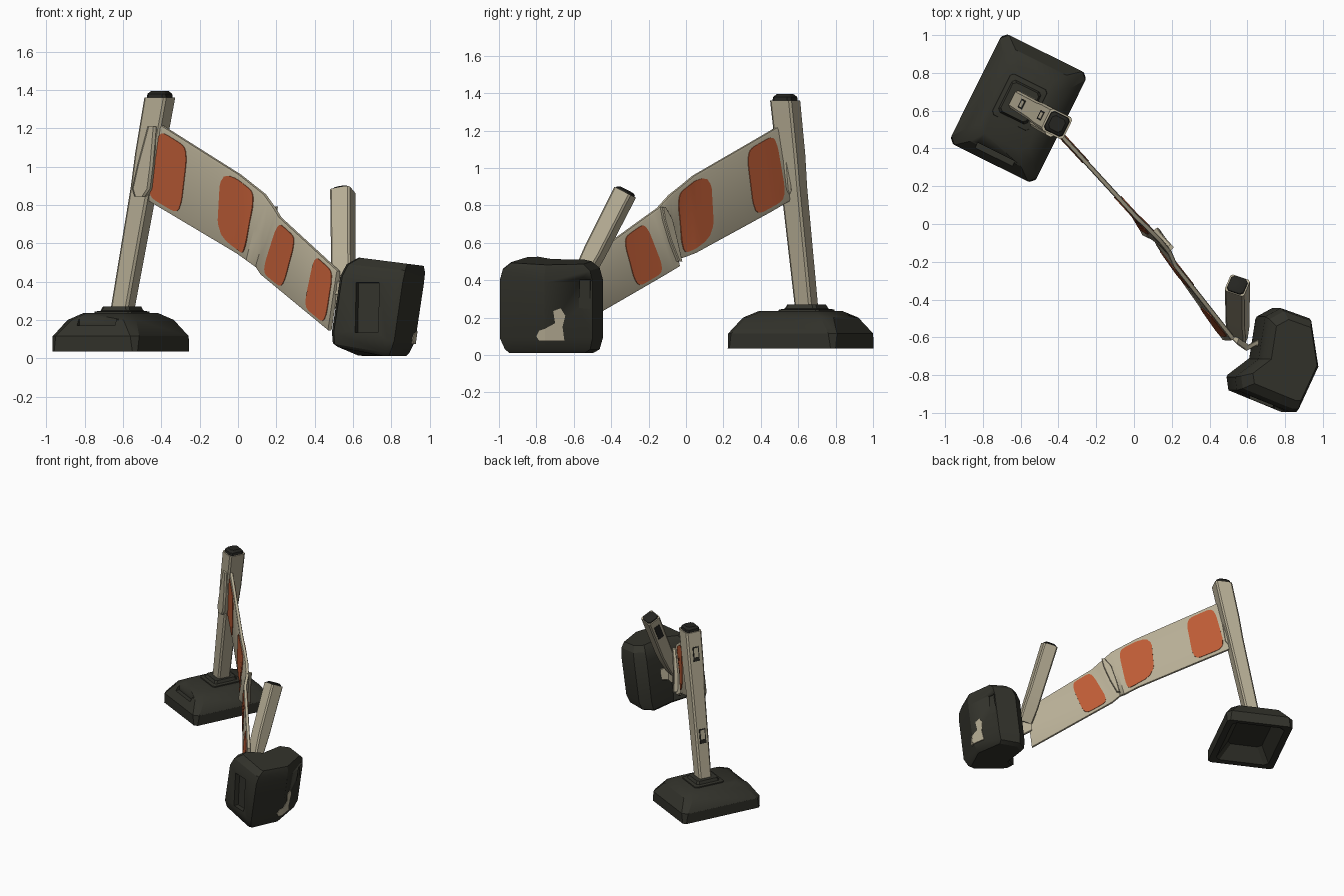
import bpy, bmesh, math
from mathutils import Vector, Matrix

old = bpy.data.objects.get("Cube")
if old:
    bpy.data.objects.remove(old, do_unlink=True)


def material(name, rgb):
    m = bpy.data.materials.new(name)
    m.use_nodes = True
    m.diffuse_color = (*rgb, 1)
    m.node_tree.nodes["Principled BSDF"].inputs["Base Color"].default_value = (*rgb, 1)
    return m


RUBBER = material("dark rubber", (0.032, 0.032, 0.024))
CREAM = material("weathered cream", (0.47, 0.42, 0.30))
ORANGE = material("faded orange", (0.50, 0.105, 0.036))
BLACK = material("cap black", (0.018, 0.018, 0.015))


def finish(name, bm, mat, angle=30):
    bmesh.ops.recalc_face_normals(bm, faces=bm.faces)
    mesh = bpy.data.meshes.new(name)
    bm.to_mesh(mesh)
    bm.free()
    mesh.materials.append(mat)
    ob = bpy.data.objects.new(name, mesh)
    bpy.context.collection.objects.link(ob)
    bpy.ops.object.select_all(action='DESELECT')
    ob.select_set(True)
    bpy.context.view_layer.objects.active = ob
    bpy.ops.object.shade_smooth_by_angle(angle=math.radians(angle))
    return ob


def loft(name, rings, mat):
    """Skin a list of equal closed rings and cap both ends."""
    bm = bmesh.new()
    vs = [[bm.verts.new(p) for p in r] for r in rings]
    n = len(rings[0])
    for a, b in zip(vs, vs[1:]):
        for i in range(n):
            j = (i + 1) % n
            bm.faces.new((a[i], a[j], b[j], b[i]))
    bm.faces.new(vs[0])
    bm.faces.new(vs[-1])
    return finish(name, bm, mat)


def ring(c, a, b, ha, hb, k):
    """Rectangle with chamfered corners, half sizes ha and hb, chamfer k."""
    out = []
    for sa, sb, swap in ((1, 1, 0), (-1, 1, 1), (-1, -1, 0), (1, -1, 1)):
        pts = [(sa * ha, sb * (hb - k)), (sa * (ha - k), sb * hb)]
        out += [Vector(c) + a * u + b * v for u, v in (pts[::-1] if swap else pts)]
    return out


def box(name, c, a, b, size, mat):
    """Box with its first two edges along a and b."""
    w = a.cross(b).normalized()
    m = Matrix((a, b, w)).transposed().to_4x4()
    m = Matrix.Translation(c) @ m @ Matrix.Diagonal((*size, 1))
    bm = bmesh.new()
    bmesh.ops.create_cube(bm, size=1, matrix=m)
    return finish(name, bm, mat)


def cut(ob, c, a, b, size):
    """Sink a box-shaped pocket into an object."""
    tool = box("pocket_cutter", c, a, b, size, RUBBER)
    tool.hide_render = True
    mod = ob.modifiers.new("pocket", 'BOOLEAN')
    mod.operation, mod.solver, mod.object = 'DIFFERENCE', 'EXACT', tool
    bpy.context.view_layer.objects.active = ob
    bpy.ops.object.modifier_apply(modifier=mod.name)
    bpy.data.objects.remove(tool, do_unlink=True)


Z = Vector((0, 0, 1))
LONG = Vector((0.445, 0.895, 0)).normalized()
SHORT = Vector((LONG.y, -LONG.x, 0))

# Standing foot, hollow underneath
profile = [(.14, .20, .13, .03), (.04, .28, .20, .03), (.035, .322, .248, .02),
           (.115, .325, .252, .035), (.20, .27, .20, .05), (.235, .20, .14, .04)]
foot = loft("standing_foot", [ring((-.612, .613, z), LONG, SHORT, h, w, k)
                              for z, h, w, k in profile], RUBBER)
cut(foot, Vector((-.615, .61, .20)) - LONG * .285, LONG, SHORT, (.06, .22, .06))
loft("foot_collar", [ring((-.605, .645, z), LONG, SHORT, h, h * .9, .015)
                     for z, h in ((.2, .125), (.243, .12), (.248, .095), (.27, .085))], RUBBER)

# Standing post with slots and cap
low, high = Vector((-.612, .65, .2)), Vector((-.408, .53, 1.36))
loft("standing_post", [ring(low.lerp(high, t), SHORT, LONG, h, h, .012)
                       for t, h in ((0, .05), (.6, .056), (.75, .062), (1, .064))], CREAM)
loft("standing_post_cap", [ring(high + Z * dz, SHORT, LONG, h, h, .015)
                           for dz, h in ((-.005, .056), (.02, .053), (.035, .038))], BLACK)
lean = (high - low).normalized()
across = lean.cross(SHORT).normalized()
for t in (.33, .86):
    centre = low.lerp(high, t) - SHORT * (.055 if t < .5 else .063)
    box("post_slot", centre, across, lean, (.05, .11, .006), BLACK)
    box("post_slot_infill", centre + lean * .012, across, lean, (.034, .07, .009), CREAM)

# Buckled panel: top x, top z, bottom x, bottom z, bulge at top and bottom
stations = [(-.405, 1.22, -.475, .83, 0, 0), (.01, .958, 0, .547, 0, 0),
            (.125, .855, .07, .51, .02, -.025), (.175, .785, .085, .475, .02, .02),
            (.22, .735, .125, .437, 0, 0), (.525, .455, .505, .145, 0, -.035)]
plan = [(-.48, .565), (-.39, .475), (.03, .017), (.187, -.18), (.53, -.615)]
NORMAL = Vector((.75, .66, 0))
THICK = .026


def plan_y(x):
    for (x0, y0), (x1, y1) in zip(plan, plan[1:]):
        if x <= x1 or x1 == plan[-1][0]:
            return y0 + (y1 - y0) * (x - x0) / (x1 - x0)


def panel_point(u, v, off):
    """u runs along the panel by station, v from bottom to top."""
    i = min(int(u), len(stations) - 2)
    xt, zt, xb, zb, bt, bb = (p + (q - p) * (u - i) for p, q in zip(stations[i], stations[i + 1]))
    top = Vector((xt, plan_y(xt), zt)) + NORMAL * bt
    bottom = Vector((xb, plan_y(xb), zb)) + NORMAL * bb
    return bottom.lerp(top, v) + NORMAL * off


us = [0, .25, .5, .75, 1, 1.5, 2, 2.5, 3, 3.5, 4, 4.25, 4.5, 4.75, 5]
edge = [(0, -.7), (.03, -1), (.5, -1), (.97, -1), (1, -.7),
        (1, .7), (.97, 1), (.5, 1), (.03, 1), (0, .7)]
loft("buckled_panel", [[panel_point(u, v, s * THICK / 2) for v, s in edge] for u in us], CREAM)


def stripe(u0, u1, side):
    """Thin rounded plate that follows the panel."""
    rings = []
    lower, upper = side * (THICK / 2 - .003), side * (THICK / 2 + .004)
    for k in range(15):
        s = -math.cos(math.pi * k / 14)
        h = .44 * (1 - min(abs(s), .993) ** 6) ** .22
        u = u0 + (u1 - u0) * (s + 1) / 2
        rings.append([panel_point(u, .5 + sv * h, o) for sv, o in
                      ((-1, lower), (-1, upper), (0, upper), (1, upper), (1, lower), (0, lower))])
    loft("orange_stripe", rings, ORANGE)


for span in ((.015, .38), (.79, 1.72), (4.02, 4.32), (4.64, 4.95)):
    stripe(*span, -1)
for span in ((.06, .40), (.82, 1.75), (4.03, 4.33)):
    stripe(*span, 1)

# Bracket joining panel and standing post, and the torn lip at the crease
loft("panel_bracket", [ring(low.lerp(high, t) - LONG * .035 + SHORT * .018, SHORT, LONG, h, .045, .012)
                       for t, h in ((.555, .03), (.59, .052), (.70, .045), (.87, .025))], CREAM)
loft("crease_lip", [ring(panel_point(u, v, .014), NORMAL, Vector((.66, -.75, 0)), .02, w, .005)
                    for u, v, w in ((2.8, .98, .012), (2.75, .75, .03), (2.85, .4, .025), (3, .08, .012))], CREAM)

# Snapped post, leaning back
foot2, tip = Vector((.55, -.60, .33)), Vector((.547, -.325, .87))
axis = (tip - foot2).normalized()
side = Vector((.92, -.39, 0)).normalized()
depth = axis.cross(side).normalized()
side = depth.cross(axis).normalized()
loft("snapped_post", [ring(foot2.lerp(tip, t), side, depth, a, b, .01)
                      for t, a, b in ((0, .05, .025), (.2, .055, .042), (.4, .053, .05), (1, .055, .052))], CREAM)
loft("snapped_post_cap", [ring(tip + axis * d, side, depth, h, h, .015)
                          for d, h in ((-.005, .048), (.008, .046), (.016, .035))], BLACK)
box("snapped_post_slot", foot2.lerp(tip, .8) - side * .054, depth, axis, (.05, .13, .006), BLACK)

# Torn strap between snapped post and tipped foot
strap = [(.51, -.58, .33), (.55, -.62, .32), (.60, -.655, .29), (.65, -.63, .27), (.72, -.64, .26)]
loft("torn_strap", [ring(p, Z, Vector((.3, .95, 0)), h, .018, .006)
                    for p, h in zip(strap, (.07, .09, .06, .045, .04))], CREAM)

# Tipped foot lying on its long side
outline = [(.757, -.445), (.91, -.50), (.95, -.757), (.84, -.995), (.805, -.995),
           (.525, -.88), (.515, -.81), (.64, -.715), (.675, -.49)]
mid = Vector((.75, -.72))
rings = []
for z, s, shift in ((.012, .82, 0), (.03, .92, -.005), (.09, 1, 0), (.41, 1, 0), (.47, .94, .01), (.505, .78, .03)):
    ring_pts = []
    for x, y in outline:
        tilt = -.10 * (x - .72) if z > .3 else max(0, .35 * (.65 - x))
        ring_pts.append(Vector((mid.x + (x - mid.x) * s + shift + .14 * (z - .27),
                                mid.y + (y - mid.y) * s - min(shift, 0), z + tilt)))
    rings.append(ring_pts)
tipped = loft("tipped_foot", rings, RUBBER)
face = Vector((.93, -.37, 0)).normalized()
up = Vector((.14, 0, .99)).normalized()
up = (up - face * up.dot(face)).normalized()
cut(tipped, Vector((.675, -.94, .265)), face, up, (.13, .26, .07))
cut(tipped, Vector((.93, -.54, .31)), Vector((.17, -.98, 0)).normalized(), Z, (.06, .18, .03))

# Worn patch wrapping the outer corner of the tipped foot
worn = [(-.755, .075), (-.65, .075), (-.66, .15), (-.645, .21), (-.67, .25), (-.71, .235), (-.70, .17), (-.755, .14)]
loft("worn_patch", [[Vector((.91 - (y + .50) * .156 + .14 * (z - .27) + d, y, z)) for y, z in worn]
                    for d in (-.004, .004)], CREAM)
corner = [(-.755, .075), (-.785, .075), (-.80, .10), (-.785, .13), (-.755, .14)]
loft("worn_patch_corner", [[Vector((.95 + (y + .757) * .462 + .14 * (z - .27) + d, y, z)) for y, z in corner]
                           for d in (-.004, .004)], CREAM)
